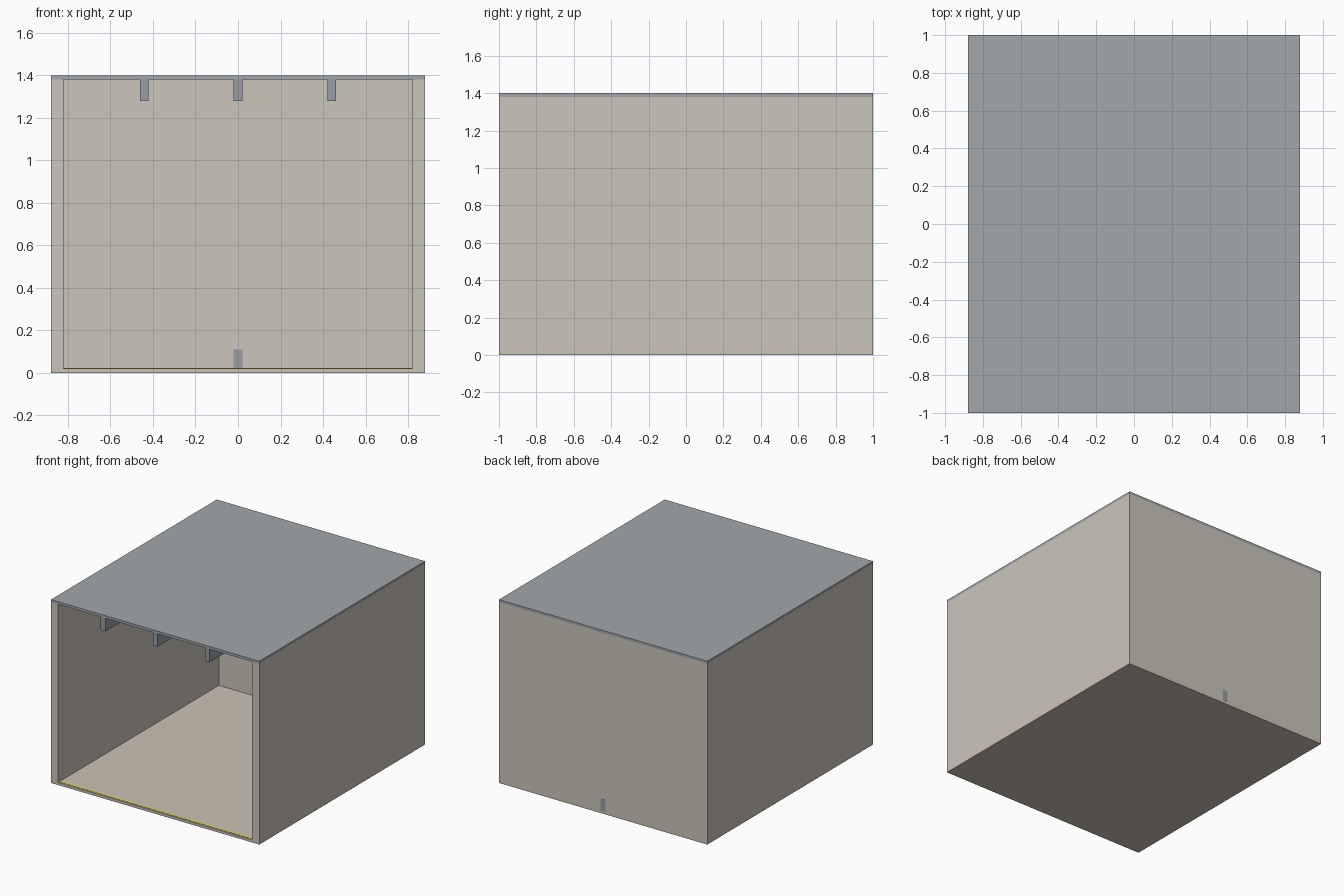
import bpy, bmesh

if "Cube" in bpy.data.objects:
    bpy.data.objects.remove(bpy.data.objects["Cube"])

W, D, H = 0.88, 1.0, 1.4      # half width, half depth, height
T, S = 0.06, 0.02             # wall thickness, slab thickness


def material(name, rgb):
    m = bpy.data.materials.new(name)
    m.diffuse_color = (*rgb, 1)
    m.use_nodes = True
    m.node_tree.nodes["Principled BSDF"].inputs["Base Color"].default_value = m.diffuse_color
    return m


def prism(name, outline, z0, z1, mat):
    """Extrude a flat outline from z0 up to z1."""
    bm = bmesh.new()
    face = bm.faces.new([bm.verts.new((x, y, z0)) for x, y in outline])
    top = bmesh.ops.extrude_face_region(bm, geom=[face])["geom"]
    verts = [g for g in top if isinstance(g, bmesh.types.BMVert)]
    bmesh.ops.translate(bm, verts=verts, vec=(0, 0, z1 - z0))
    bmesh.ops.recalc_face_normals(bm, faces=bm.faces)
    mesh = bpy.data.meshes.new(name)
    bm.to_mesh(mesh)
    bm.free()
    mesh.materials.append(mat)
    obj = bpy.data.objects.new(name, mesh)
    bpy.context.collection.objects.link(obj)
    return obj


def box(name, x0, x1, y0, y1, z0, z1, mat):
    return prism(name, [(x0, y0), (x1, y0), (x1, y1), (x0, y1)], z0, z1, mat)


plaster = material("plaster", (0.60, 0.56, 0.50))
timber = material("floor_tan", (0.60, 0.54, 0.46))
slate = material("roof_grey", (0.36, 0.39, 0.41))
steel = material("beam_grey", (0.31, 0.34, 0.38))
yellow = material("line_yellow", (0.85, 0.75, 0.10))

# Floor and roof slabs
box("floor", -W, W, -D, D, 0, S, timber)
box("roof", -W, W, -D, D, H - S, H, slate)

# Walls: one U-shaped shell, open at the front
prism("walls", [(-W, -D), (-W + T, -D), (-W + T, D - T), (W - T, D - T),
                (W - T, -D), (W, -D), (W, D), (-W, D)], S, H - S, plaster)

# Ceiling beams running front to back
for i, x in enumerate((-0.44, 0, 0.44)):
    box(f"ceiling_beam_{i + 1}", x - 0.02, x + 0.02, -D, D - T, 1.28, H - S, steel)

# Small vent piece set through the foot of the back wall
box("wall_vent", -0.02, 0.02, D - T - 0.002, D + 0.001, S, 0.11, steel)

# Thin yellow line along the front of the floor
box("threshold_line", -W + T, W - T, -0.99, -0.975, S, S + 0.002, yellow)
